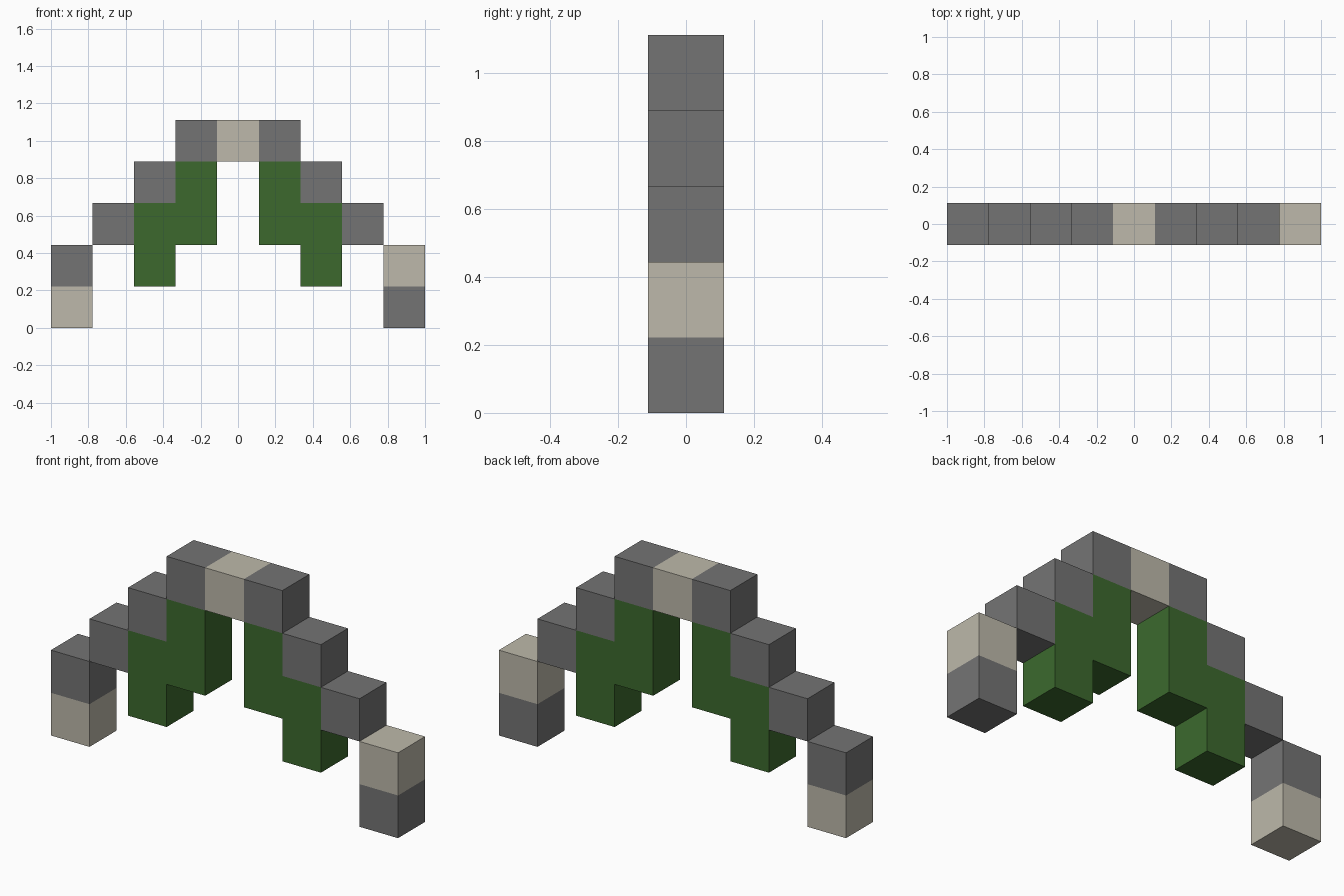
import bpy
import bmesh
from mathutils import Matrix, Vector

cube = bpy.data.objects.get("Cube")
if cube:
    bpy.data.objects.remove(cube, do_unlink=True)

UNIT = 2 / 9  # edge of one block


def material(name, rgb):
    mat = bpy.data.materials.new(name)
    mat.use_nodes = True
    color = (*rgb, 1)
    mat.diffuse_color = color
    bsdf = next(n for n in mat.node_tree.nodes if n.type == 'BSDF_PRINCIPLED')
    bsdf.inputs["Base Color"].default_value = color
    bsdf.inputs["Roughness"].default_value = 0.9
    return mat


gray = material("gray_stone", (0.175, 0.175, 0.175))
pale = material("pale_stone", (0.51, 0.485, 0.405))
green = material("green_leaves", (0.045, 0.141, 0.027))


def block(name, column, row, mat, height=1):
    """Box on the block grid: column 0 is the middle, row 0 the ground."""
    bm = bmesh.new()
    bmesh.ops.create_cube(bm, size=UNIT, matrix=Matrix.Diagonal((1, 1, height, 1)))
    mesh = bpy.data.meshes.new(name)
    bm.to_mesh(mesh)
    bm.free()
    mesh.materials.append(mat)
    obj = bpy.data.objects.new(name, mesh)
    obj.location = Vector((column, 0, row + height / 2)) * UNIT
    bpy.context.scene.collection.objects.link(obj)


# Keystone at the top of the arch
block("keystone", 0, 4, pale)

# Each side: two-block foot, stepped stones and hanging leaves
for side, sign, lower, upper in (("left", 1, gray, pale), ("right", -1, pale, gray)):
    block(f"{side}_foot_lower", 4 * sign, 0, lower)
    block(f"{side}_foot_upper", 4 * sign, 1, upper)
    for step, part in enumerate(("low", "middle", "high")):
        block(f"{side}_{part}_step", (3 - step) * sign, 2 + step, gray)
    block(f"{side}_outer_leaves", 2 * sign, 1, green, height=2)
    block(f"{side}_inner_leaves", sign, 2, green, height=2)
